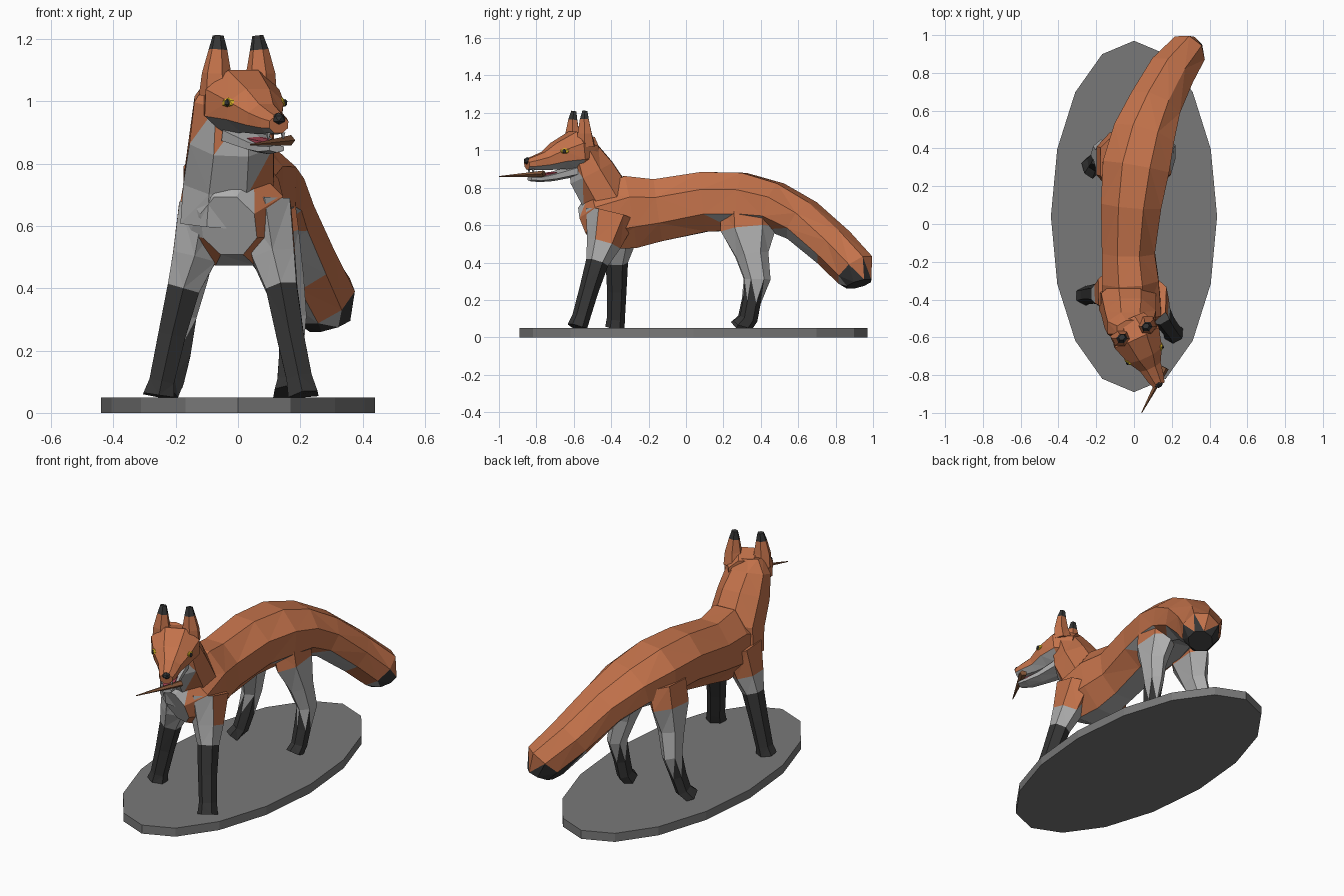
import bpy, bmesh, math
from mathutils import Vector, Matrix

if "Cube" in bpy.data.objects:
    bpy.data.objects.remove(bpy.data.objects["Cube"])


def material(name, r, g, b):
    m = bpy.data.materials.new(name)
    m.diffuse_color = (r, g, b, 1)
    m.use_nodes = True
    m.node_tree.nodes["Principled BSDF"].inputs["Base Color"].default_value = m.diffuse_color
    return m


MATS = [material("orange_fur", .55, .17, .07), material("pale_fur", .42, .42, .42),
        material("dark_fur", .035, .035, .035), material("stone", .19, .19, .19),
        material("yellow", .75, .5, .02), material("pink", .4, .06, .09),
        material("wood", .22, .09, .04)]
ORANGE, PALE, DARK, STONE, YELLOW, PINK, WOOD = range(7)

# The head is turned toward the model's right
HEAD = Matrix.Translation((0, -.57, 0)) @ Matrix.Rotation(math.radians(25), 4, 'Z')


def finish(name, bm, paint, matrix=None):
    """Turn a bmesh into an object, painting every face by centre and normal."""
    bmesh.ops.recalc_face_normals(bm, faces=bm.faces)
    used = {}
    me = bpy.data.meshes.new(name)
    for f in bm.faces:
        f.normal_update()
        k = paint(f.calc_center_median(), f.normal) if callable(paint) else paint
        if k not in used:
            used[k] = len(used)
            me.materials.append(MATS[k])
        f.material_index = used[k]
    bm.to_mesh(me)
    bm.free()
    ob = bpy.data.objects.new(name, me)
    bpy.context.collection.objects.link(ob)
    if matrix:
        ob.matrix_world = matrix
    return ob


def loft(name, secs, paint, n=8, ref=(0, 0, 1), matrix=None):
    """Skin n-sided rings (x, y, z, half width, half depth) set across a path."""
    bm = bmesh.new()
    pts = [Vector(s[:3]) for s in secs]
    ref = Vector(ref)
    k = 1 / math.cos(math.pi / n)
    rings = []
    for i, s in enumerate(secs):
        t = (pts[min(i + 1, len(pts) - 1)] - pts[max(i - 1, 0)]).normalized()
        up = (ref - t * t.dot(ref)).normalized()
        side = t.cross(up)
        ring = []
        for j in range(n):
            a = 2 * math.pi * (j + .5) / n
            ring.append(bm.verts.new(pts[i] + side * (math.cos(a) * s[3] * k)
                                     + up * (math.sin(a) * s[4] * k)))
        rings.append(ring)
    for a, b in zip(rings, rings[1:]):
        for j in range(n):
            bm.faces.new((a[j], a[(j + 1) % n], b[(j + 1) % n], b[j]))
    bm.faces.new(rings[0])
    bm.faces.new(rings[-1])
    bmesh.ops.triangulate(bm, faces=[f for f in bm.faces if len(f.verts) == 4])
    return finish(name, bm, paint, matrix)


def ball(name, loc, scale, paint, yaw=0):
    bm = bmesh.new()
    bmesh.ops.create_icosphere(bm, subdivisions=1, radius=1)
    m = Matrix.Translation(loc) @ Matrix.Rotation(yaw, 4, 'Z') @ Matrix.Diagonal((*scale, 1))
    bm.transform(m)
    return finish(name, bm, paint, HEAD)


# Oval base
bm = bmesh.new()
bmesh.ops.create_cone(bm, cap_ends=True, segments=16, radius1=1, radius2=1, depth=1)
bm.transform(Matrix.Translation((0, .04, .025)) @ Matrix.Diagonal((.44, .93, .05, 1)))
finish("base", bm, STONE)


# Torso running into the tail
def body_paint(c, n):
    if c.y > .84 and c.z < .37:
        return DARK
    if n.z < -.75 or (c.y > .5 and n.z < -.6):
        return PALE
    return PALE if c.y < -.45 and (c.z < .5 or (n.y < -.5 and c.x < .06)) else ORANGE


loft("body_and_tail", [
    (-.03, -.53, .60, .09, .10), (-.01, -.46, .63, .155, .165), (-.02, -.30, .67, .15, .195),
    (-.03, -.15, .68, .14, .167), (-.015, .10, .725, .16, .16), (.01, .30, .725, .178, .155),
    (.05, .47, .70, .165, .128), (.105, .62, .625, .14, .115), (.19, .79, .48, .125, .11),
    (.275, .905, .36, .10, .11), (.295, .925, .285, .065, .07)], body_paint)


# Neck with pale throat
def neck_paint(c, n):
    return PALE if n.y < -.45 and c.z < .9 and (c.z > .78 or c.x < .05) else ORANGE


loft("neck", [
    (-.04, -.41, .60, .145, .115), (-.03, -.42, .74, .145, .135),
    (-.02, -.505, .88, .135, .125), (-.02, -.55, 1.0, .12, .085),
    (-.01, -.56, 1.07, .08, .05)], neck_paint, ref=(0, 1, 0))

# Head and muzzle
loft("head", [
    (0, .07, .99, .09, .08), (0, -.03, .995, .13, .105), (0, -.13, .97, .098, .073),
    (0, -.20, .943, .06, .05), (0, -.27, .93, .046, .037), (0, -.31, .925, .033, .028)],
    lambda c, n: PALE if n.z < -.35 and c.z < .93 else ORANGE, matrix=HEAD)
loft("lower_jaw", [
    (0, -.04, .89, .075, .03), (0, -.16, .86, .05, .022), (0, -.24, .847, .042, .015),
    (0, -.295, .848, .026, .011)], PALE, n=6, matrix=HEAD)
loft("tongue", [(0, -.10, .88, .04, .012), (0, -.22, .868, .033, .009),
                (0, -.285, .863, .02, .006)], PINK, n=6, matrix=HEAD)
ball("nose", (0, -.308, .944), (.024, .02, .02), DARK)

for s, word in ((-1, "left"), (1, "right")):
    # Eyes, fangs and ears
    ball(word + "_eye", (s * .095, -.13, .995), (.013, .028, .017), YELLOW, -s * .37)
    ball(word + "_pupil", (s * .102, -.137, .995), (.009, .012, .013), DARK, -s * .37)
    loft(word + "_fang", [(s * .026, -.285, .90, .006, .006), (s * .026, -.285, .875, .001, .001)],
         PALE, n=4, ref=(0, 1, 0), matrix=HEAD)
    loft(word + "_ear", [
        (s * .075, .0, 1.02, .05, .05), (s * .078, -.005, 1.09, .042, .036),
        (s * .073, -.005, 1.165, .027, .023), (s * .07, 0, 1.21, .016, .013)],
        lambda c, n: DARK if c.z > 1.165 else ORANGE, n=6, ref=(0, 1, 0), matrix=HEAD)

# Stick held in the mouth
loft("stick", [(.165, -.76, .875, .017, .014), (.04, -1.0, .86, .002, .002)], WOOD, n=5)


# Legs
def front_paint(c, n):
    if c.z < .4:
        return DARK
    return PALE if c.z < .53 or n.y < -.5 else ORANGE


def hind_paint(c, n):
    return DARK if c.z < .24 else PALE if c.z < .585 else ORANGE


LEGS = {
    "left_front_leg": (front_paint, [
        (-.11, -.36, .66, .08, .12), (-.14, -.37, .50, .07, .085), (-.175, -.37, .40, .052, .052),
        (-.212, -.37, .25, .044, .045), (-.245, -.375, .10, .04, .042), (-.255, -.38, .052, .05, .045)]),
    "right_front_leg": (front_paint, [
        (.09, -.40, .66, .08, .12), (.115, -.44, .50, .068, .08), (.14, -.475, .40, .05, .053),
        (.167, -.52, .25, .044, .045), (.197, -.56, .11, .041, .042), (.21, -.58, .052, .048, .048)]),
    "left_hind_leg": (hind_paint, [
        (-.10, .33, .70, .08, .13), (-.13, .335, .58, .07, .13), (-.15, .35, .44, .055, .075),
        (-.175, .378, .31, .042, .06), (-.19, .345, .19, .038, .042), (-.21, .325, .10, .036, .042),
        (-.235, .295, .054, .04, .055)]),
    "right_hind_leg": (hind_paint, [
        (.10, .33, .70, .08, .13), (.125, .335, .58, .07, .13), (.155, .355, .44, .055, .075),
        (.178, .383, .31, .042, .06), (.17, .352, .19, .038, .042), (.162, .335, .10, .036, .042),
        (.155, .305, .054, .04, .055)]),
}
for name, (paint, secs) in LEGS.items():
    leg = loft(name, secs, paint, n=6, ref=(0, 1, 0))
    # Soles rest flat on the base
    for v in leg.data.vertices:
        if v.co.z < .085:
            v.co.z = max(v.co.z, .05)
